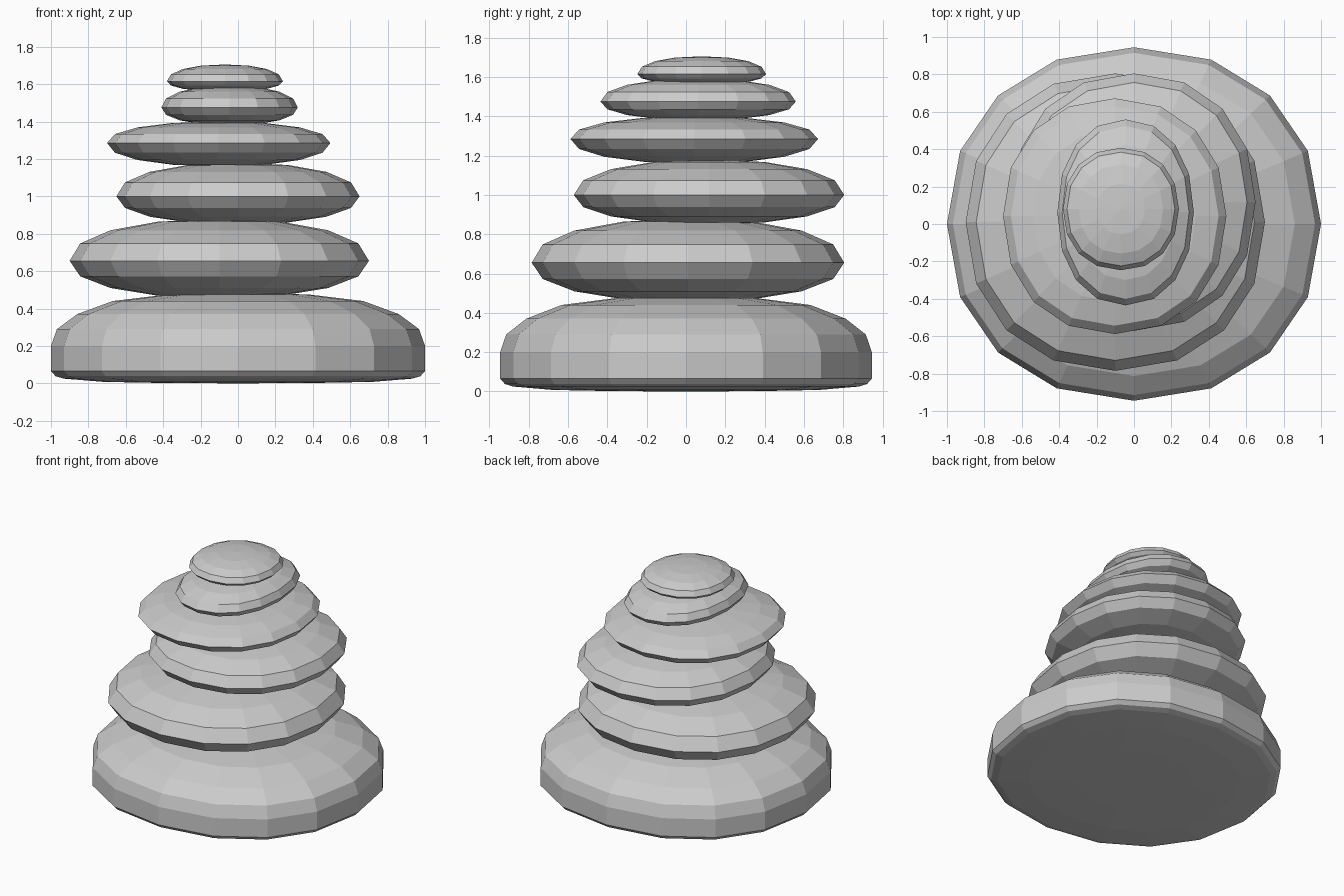
import bpy, bmesh
from math import sin, cos, pi, copysign

if "Cube" in bpy.data.objects:
    bpy.data.objects.remove(bpy.data.objects["Cube"])

SIDES = 16
POWER = 0.92  # slightly squarer than a plain ellipse


def spow(v):
    return copysign(abs(v) ** POWER, v) if abs(v) > 1e-6 else 0.0


def stone(name, centre, radii, profile):
    """Sweep a (radius fraction, height) profile from bottom pole to top pole."""
    bm = bmesh.new()
    cx, cy = centre
    rx, ry = radii
    rings = []
    for r, z in profile[1:-1]:
        rings.append([bm.verts.new((cx + rx * r * spow(cos(2 * pi * i / SIDES)),
                                    cy + ry * r * spow(sin(2 * pi * i / SIDES)), z))
                      for i in range(SIDES)])
    low = bm.verts.new((cx, cy, profile[0][1]))
    top = bm.verts.new((cx, cy, profile[-1][1]))
    for i in range(SIDES):
        j = (i + 1) % SIDES
        bm.faces.new((low, rings[0][j], rings[0][i]))
        bm.faces.new((top, rings[-1][i], rings[-1][j]))
        for a, b in zip(rings, rings[1:]):
            bm.faces.new((a[i], a[j], b[j], b[i]))
    mesh = bpy.data.meshes.new(name)
    bm.to_mesh(mesh)
    bm.free()
    bpy.context.collection.objects.link(bpy.data.objects.new(name, mesh))


def pebble_profile(bottom, middle, top):
    """Rounded profile with its widest ring at the middle height."""
    pts = []
    for k in range(-4, 5):
        a = k * pi / 8
        half = top - middle if k > 0 else middle - bottom
        pts.append((spow(cos(a)), middle + half * spow(sin(a))))
    return pts


# Base stone, flattened underneath
stone("base_stone", (0, 0), (1.0, 0.945),
      [(0, 0), (0.4, 0.002), (0.72, 0.008), (0.93, 0.025), (0.975, 0.038),
       (1, 0.065), (1, 0.2), (0.968, 0.29), (0.86, 0.37), (0.67, 0.44),
       (0.38, 0.475), (0, 0.485)])

# Stacked stones: name, centre, radii, (bottom, widest, top) heights
STONES = [
    ("second_stone", (-0.10, 0.01), (0.80, 0.795), (0.455, 0.655, 0.88)),
    ("third_stone", (0.0, 0.117), (0.65, 0.688), (0.85, 1.00, 1.18)),
    ("fourth_stone", (-0.103, 0.042), (0.597, 0.63), (1.16, 1.285, 1.40)),
    ("fifth_stone", (-0.045, 0.062), (0.365, 0.497), (1.38, 1.475, 1.592)),
    ("top_stone", (-0.07, 0.08), (0.31, 0.327), (1.56, 1.615, 1.705)),
]
for name, centre, radii, heights in STONES:
    stone(name, centre, radii, pebble_profile(*heights))
